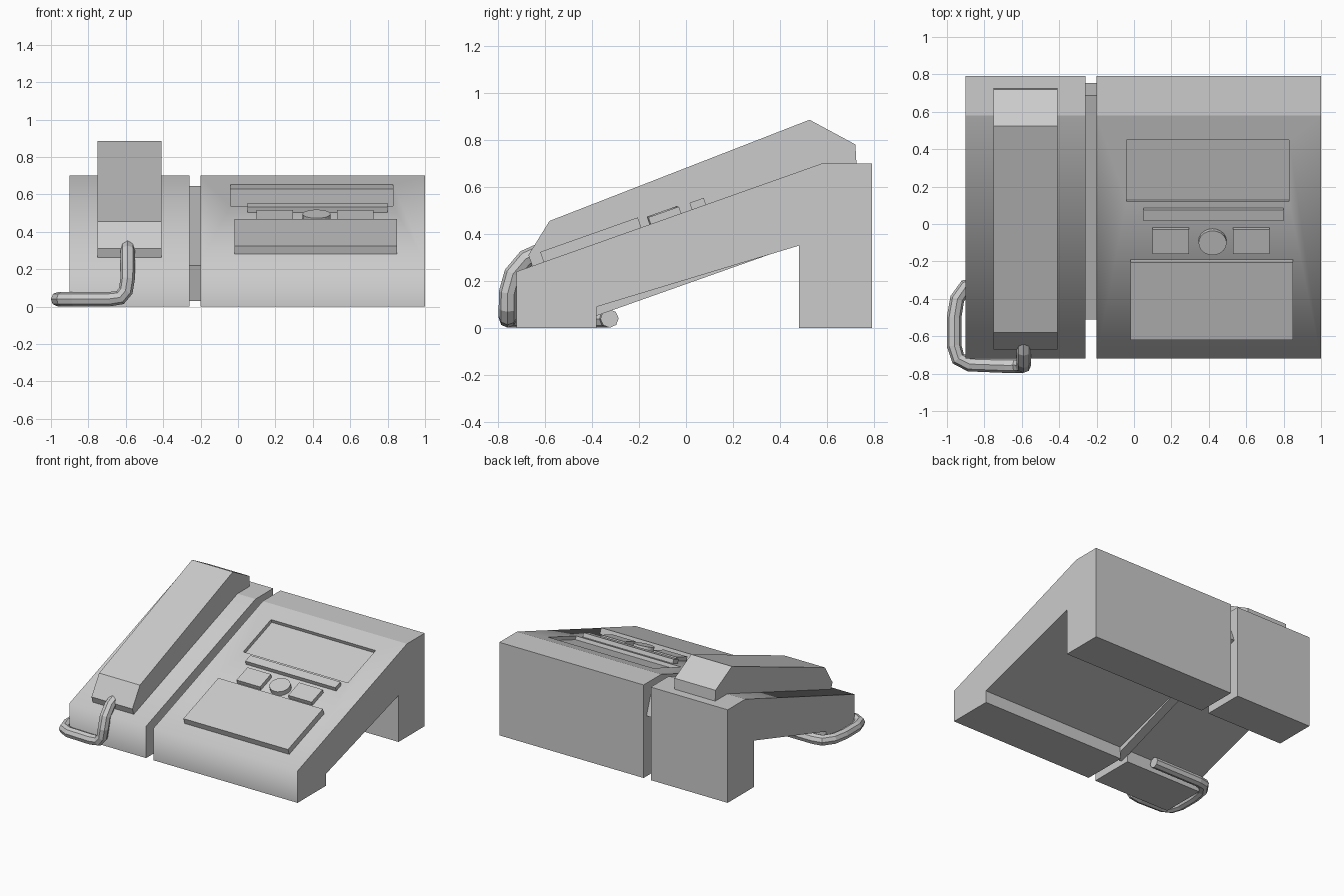
import bpy, bmesh, math
from mathutils import Vector

if "Cube" in bpy.data.objects:
    bpy.data.objects.remove(bpy.data.objects["Cube"])

TILT = math.atan2(0.46, 1.30)


def slope_z(y):
    return 0.24 + (y + 0.72) * 0.46 / 1.30


def add_object(name, bm):
    bmesh.ops.recalc_face_normals(bm, faces=bm.faces)
    me = bpy.data.meshes.new(name)
    bm.to_mesh(me)
    bm.free()
    ob = bpy.data.objects.new(name, me)
    bpy.context.collection.objects.link(ob)
    return ob


def extrude_x(name, profile, x0, x1, soft_edge=None):
    """Side profile (y, z) extruded from x0 to x1; one long edge may be soft."""
    bm = bmesh.new()
    face = bm.faces.new([bm.verts.new((x0, y, z)) for y, z in profile])
    new = bmesh.ops.extrude_face_region(bm, geom=[face])["geom"]
    bmesh.ops.translate(bm, vec=(x1 - x0, 0, 0),
                        verts=[g for g in new if isinstance(g, bmesh.types.BMVert)])
    if soft_edge:
        for f in bm.faces:
            f.smooth = True
        for e in bm.edges:
            e.smooth = all((v.co.yz - Vector(soft_edge)).length < 1e-4 for v in e.verts)
    return add_object(name, bm)


def slope_panel(name, x0, x1, y0, y1, height, sink=0.02, round_sides=0):
    """Box or disc lying on the sloped top; y0..y1 measured on the slope line."""
    bm = bmesh.new()
    if round_sides:
        bmesh.ops.create_cone(bm, cap_ends=True, segments=round_sides,
                              radius1=0.5, radius2=0.5, depth=1)
    else:
        bmesh.ops.create_cube(bm, size=1)
    bmesh.ops.scale(bm, verts=bm.verts,
                    vec=(x1 - x0, (y1 - y0) / math.cos(TILT), height + sink))
    bmesh.ops.translate(bm, verts=bm.verts, vec=(0, 0, (height - sink) / 2))
    ob = add_object(name, bm)
    y = (y0 + y1) / 2
    ob.location = ((x0 + x1) / 2, y, slope_z(y))
    ob.rotation_euler.x = TILT
    return ob


# Wedge body in two halves, with a notch underneath
body = [(-0.72, 0), (-0.72, 0.24), (0.58, 0.70), (0.79, 0.70), (0.79, 0),
        (0.48, 0), (0.48, 0.35), (-0.38, 0.09), (-0.38, 0)]
extrude_x("cradle_body", body, -0.90, -0.26, (-0.72, 0.24))
main = extrude_x("main_body", body, -0.20, 1.0, (-0.72, 0.24))

# Recessed display
cutter = slope_panel("display_cutter", -0.04, 0.83, 0.12, 0.45, 0.1, 0.026)
cutter.hide_render = True
mod = main.modifiers.new("display_recess", 'BOOLEAN')
mod.operation = 'DIFFERENCE'
mod.solver = 'EXACT'
mod.object = cutter
bpy.context.view_layer.objects.active = main
bpy.ops.object.modifier_apply(modifier=mod.name)
bpy.data.objects.remove(cutter)

# Tilted slab joining the two halves
extrude_x("joining_slab", [(-0.51, 0.22), (0.687, 0.645), (0.755, 0.454), (-0.442, 0.03)],
          -0.265, -0.195)

# Handset resting on the slope
extrude_x("handset", [(-0.58, 0.455), (0.525, 0.885), (0.72, 0.78), (0.725, 0.69),
                      (0.58, 0.68), (-0.65, 0.255), (-0.67, 0.31)], -0.75, -0.41)

# Keypad, buttons and bar
slope_panel("keypad", -0.02, 0.85, -0.605, -0.19, 0.045)
for side, x in (("left", 0.10), ("right", 0.53)):
    slope_panel(side + "_button", x, x + 0.195, -0.15, -0.02, 0.03)
slope_panel("round_button", 0.345, 0.495, -0.155, -0.025, 0.035, round_sides=20)
slope_panel("button_bar", 0.05, 0.80, 0.025, 0.085, 0.03)

# Cord from the handset, around the left side and under the body
path = [(-0.59, -0.60, 0.33), (-0.59, -0.68, 0.295), (-0.59, -0.735, 0.23),
        (-0.59, -0.757, 0.15), (-0.60, -0.757, 0.085), (-0.63, -0.757, 0.048),
        (-0.69, -0.757, 0.04), (-0.88, -0.75, 0.04), (-0.94, -0.72, 0.04),
        (-0.962, -0.65, 0.04), (-0.962, -0.50, 0.04), (-0.945, -0.40, 0.04),
        (-0.90, -0.335, 0.04), (-0.84, -0.325, 0.04), (-0.45, -0.325, 0.04)]
curve = bpy.data.curves.new("cord", 'CURVE')
curve.dimensions = '3D'
curve.bevel_depth = 0.039
curve.bevel_resolution = 2
curve.use_fill_caps = True
spline = curve.splines.new('POLY')
spline.points.add(len(path) - 1)
for p, co in zip(spline.points, path):
    p.co = (*co, 1)
spline.use_smooth = False
bpy.context.collection.objects.link(bpy.data.objects.new("cord", curve))
